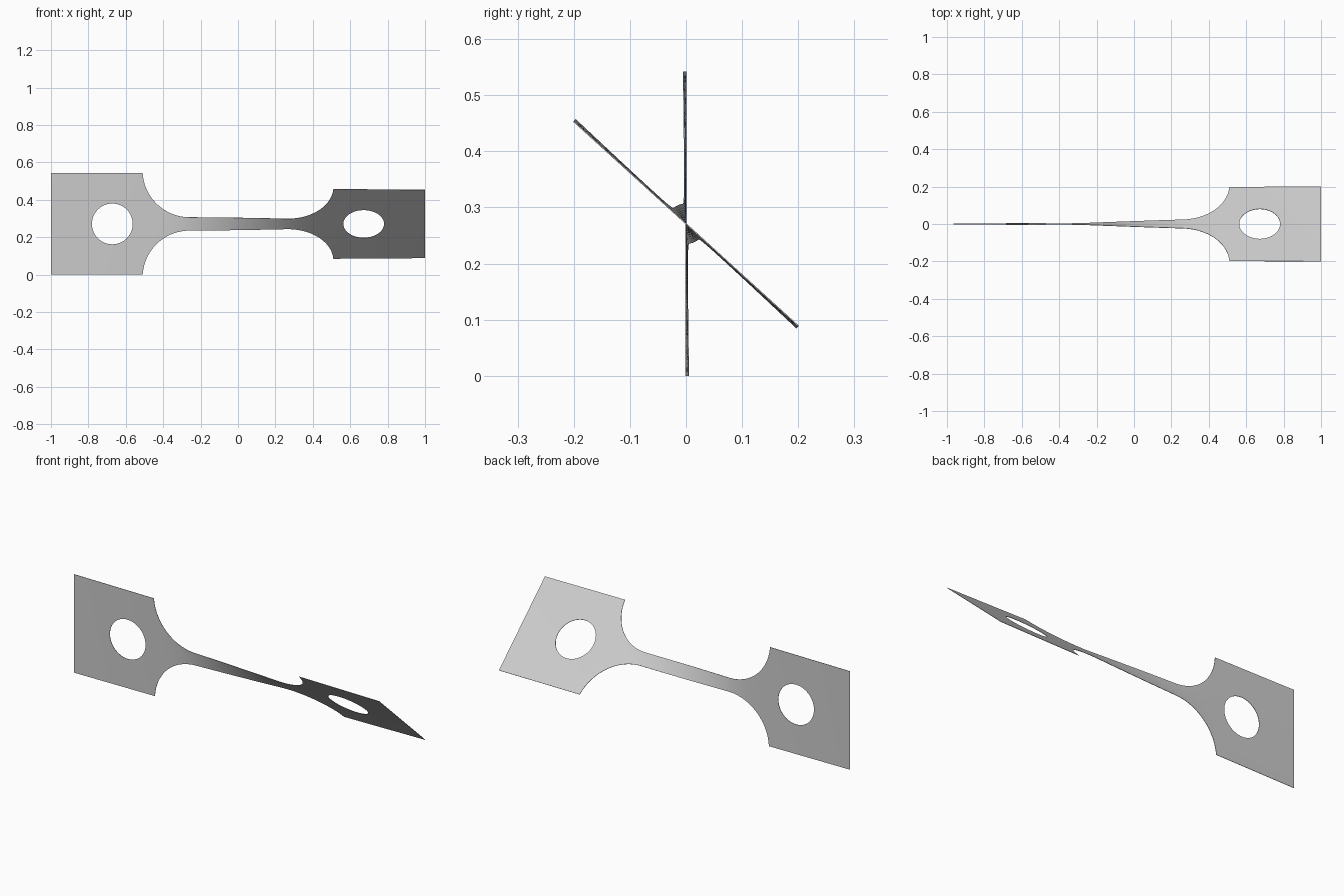
import bpy, bmesh
from math import sin, cos, pi, sqrt, radians, asin

if "Cube" in bpy.data.objects:
    bpy.data.objects.remove(bpy.data.objects["Cube"])

HALF_H, NECK, FILLET = 0.271, 0.036, 0.25
FILLET_X, HOLE_X, HOLE_R = 0.26, 0.672, 0.109
TWIST, ROWS, THICK = radians(47.7), 8, 0.002
FILLET_Z = NECK + FILLET
SHOULDER = asin((FILLET_Z - HALF_H) / FILLET)


def outer(x):
    """Half width of the bar at x."""
    d = abs(x) - FILLET_X
    if d <= 0:
        return NECK
    if d >= FILLET * cos(SHOULDER) - 1e-6:
        return HALF_H
    return FILLET_Z - sqrt(FILLET ** 2 - d * d)


def inner(x):
    """Half height of the round hole at x."""
    d = abs(x) - HOLE_X
    return sqrt(max(0, HOLE_R ** 2 - d * d))


# Stations along one half: neck, fillet, plate, hole, plate
def span(a, b, n):
    return [a + (b - a) * i / n for i in range(n)]


half = span(0, FILLET_X, 16)
half += [FILLET_X + FILLET * sin((pi / 2 - SHOULDER) * i / 24) for i in range(25)]
half += span(half[-1], HOLE_X - HOLE_R, 3)[1:]
half += [HOLE_X - HOLE_R * cos(pi * i / 32) for i in range(33)]
half += span(HOLE_X + HOLE_R, 1, 6)[1:] + [1]
stations = [-x for x in reversed(half[1:])] + half

# Twist builds up fastest where the bar is narrow
angles = [0]
for a, b in zip(stations, stations[1:]):
    angles.append(angles[-1] + (b - a) / outer((a + b) / 2) ** 1.7)
angles = [TWIST * a / angles[-1] for a in angles]

# Two strips, above and below the hole, joined along the middle
bm = bmesh.new()
for side in (-1, 1):
    previous = None
    for x, angle in zip(stations, angles):
        lo, hi = inner(x), outer(x)
        column = []
        for r in range(ROWS + 1):
            v = side * (lo + (hi - lo) * r / ROWS)
            column.append(bm.verts.new((x, -v * sin(angle), HALF_H + v * cos(angle))))
        if previous:
            for r in range(ROWS):
                quad = [previous[r], column[r], column[r + 1], previous[r + 1]]
                bm.faces.new(quad if side > 0 else quad[::-1])
        previous = column
bmesh.ops.remove_doubles(bm, verts=bm.verts, dist=1e-5)

mesh = bpy.data.meshes.new("twisted_bar")
bm.to_mesh(mesh)
bm.free()
bar = bpy.data.objects.new("twisted_bar", mesh)
bpy.context.collection.objects.link(bar)

# Sheet thickness
solid = bar.modifiers.new("thickness", 'SOLIDIFY')
solid.thickness, solid.offset = THICK, 0
bpy.context.view_layer.objects.active = bar
bar.select_set(True)
bpy.ops.object.modifier_apply(modifier=solid.name)
bpy.ops.object.shade_smooth_by_angle(angle=radians(35))

# Plain metal grey
grey = bpy.data.materials.new("light_grey")
grey.use_nodes = True
grey.diffuse_color = (0.6, 0.6, 0.6, 1)
grey.node_tree.nodes["Principled BSDF"].inputs["Base Color"].default_value = (0.6, 0.6, 0.6, 1)
mesh.materials.append(grey)
